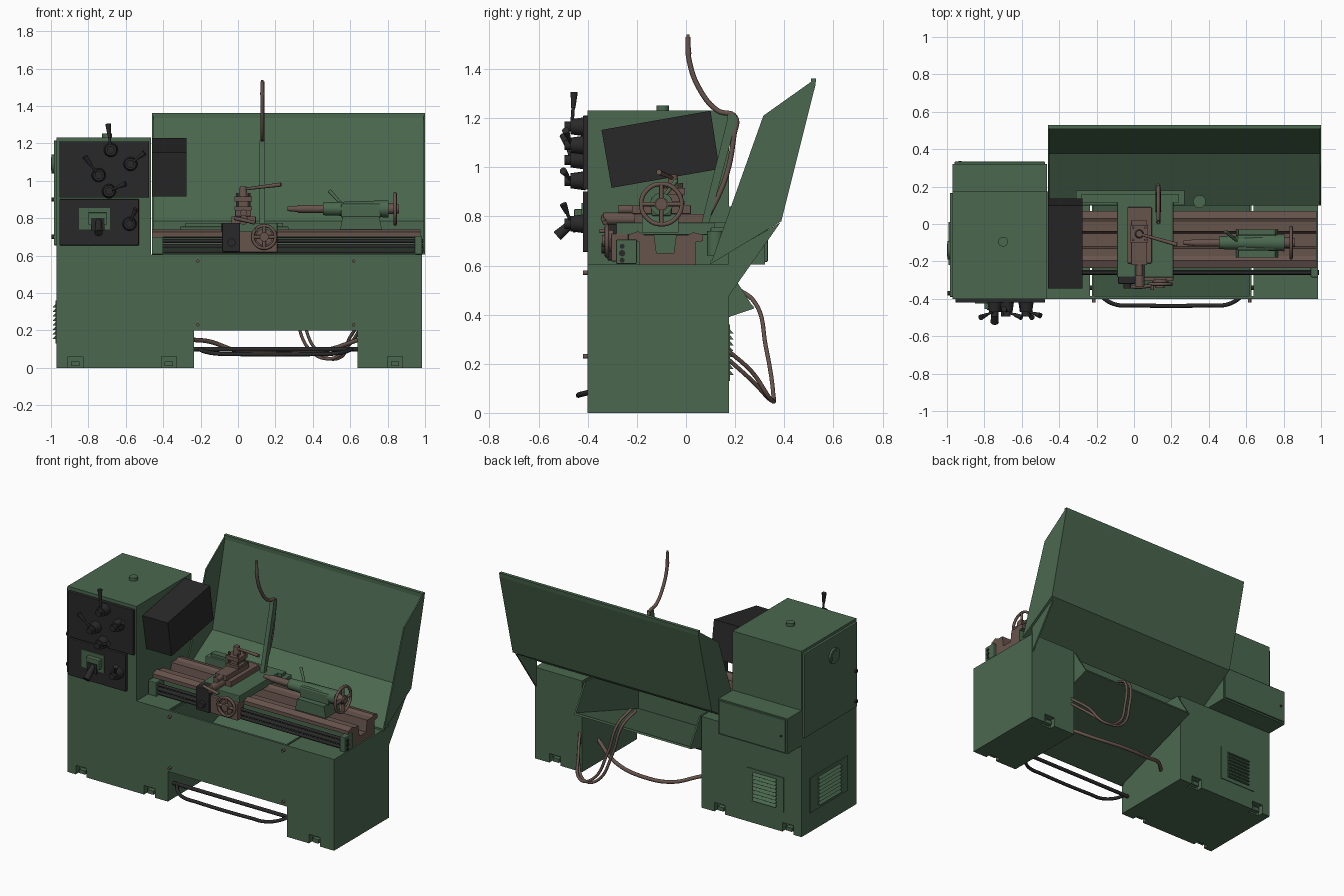
import bpy, bmesh, math
from mathutils import Vector

def material(name, col):
    m = bpy.data.materials.new(name)
    m.diffuse_color = (*col, 1)
    return m

GREEN = material("machine green", (0.069, 0.138, 0.078))
BROWN = material("brown metal", (0.135, 0.088, 0.073))
DARK = material("dark grey", (0.022, 0.022, 0.023))

def finish(name, bm, mat, smooth=False):
    bmesh.ops.recalc_face_normals(bm, faces=bm.faces)
    me = bpy.data.meshes.new(name)
    bm.to_mesh(me)
    bm.free()
    me.materials.append(mat)
    ob = bpy.data.objects.new(name, me)
    bpy.context.collection.objects.link(ob)
    if smooth:
        bpy.ops.object.select_all(action='DESELECT')
        ob.select_set(True)
        bpy.context.view_layer.objects.active = ob
        bpy.ops.object.shade_smooth_by_angle(angle=math.radians(40))
    return ob

def prism(name, pts, a, b, mat, axis='x'):
    """Extrude a profile: (y,z) along x, (x,z) along y."""
    bm = bmesh.new()
    put = (lambda p, t: (t, p[0], p[1])) if axis == 'x' else (lambda p, t: (p[0], t, p[1]))
    f = bm.faces.new([bm.verts.new(put(p, a)) for p in pts])
    r = bmesh.ops.extrude_face_region(bm, geom=[f])
    d = Vector(put((0, 0), b - a))
    bmesh.ops.translate(bm, vec=d, verts=[v for v in r['geom'] if isinstance(v, bmesh.types.BMVert)])
    return finish(name, bm, mat)

def box(name, x0, x1, y0, y1, z0, z1, mat, bevel=0):
    ob = prism(name, [(y0, z0), (y1, z0), (y1, z1), (y0, z1)], x0, x1, mat)
    if bevel:
        m = ob.modifiers.new("bevel", 'BEVEL')
        m.width, m.segments = bevel, 2
    return ob

def cyl(name, p0, p1, r, mat, r2=None, n=24):
    p0, p1 = Vector(p0), Vector(p1)
    bm = bmesh.new()
    bmesh.ops.create_cone(bm, cap_ends=True, segments=n, radius1=r,
                          radius2=r if r2 is None else r2, depth=(p1 - p0).length)
    bm.transform((p1 - p0).to_track_quat('Z', 'Y').to_matrix().to_4x4())
    bmesh.ops.translate(bm, vec=(p0 + p1) / 2, verts=bm.verts)
    return finish(name, bm, mat, True)

def tube(name, pts, r, mat, cyclic=False):
    cu = bpy.data.curves.new(name, 'CURVE')
    cu.dimensions, cu.bevel_depth, cu.bevel_resolution, cu.use_fill_caps = '3D', r, 2, True
    cu.resolution_u = 8
    s = cu.splines.new('BEZIER')
    s.bezier_points.add(len(pts) - 1)
    for b, p in zip(s.bezier_points, pts):
        b.co = p
        b.handle_left_type = b.handle_right_type = 'AUTO'
    s.use_cyclic_u = cyclic
    cu.materials.append(mat)
    ob = bpy.data.objects.new(name, cu)
    bpy.context.collection.objects.link(ob)
    return ob

def lever(name, hub, end, mat, r=0.034):
    """Panel hub with a slanted handle and thick grip."""
    x, z = hub
    cyl(name + "_hub", (x, -0.41, z), (x, -0.47, z), r * 1.15, mat, r * 0.9)
    cyl(name + "_cap", (x, -0.47, z), (x, -0.495, z), r * 0.6, mat)
    a, b = Vector((x, -0.465, z)), Vector(end)
    cyl(name + "_arm", a, b, 0.007, mat, n=12)
    cyl(name + "_grip", a.lerp(b, 0.55), b, 0.009, mat, 0.015, n=16)

def handwheel(name, c, r, axis, mat, grip=0.05):
    c, ax = Vector(c), Vector(axis)
    u = Vector((0, 0, 1))
    v = ax.cross(u)
    at = lambda t, k: c + (u * math.cos(t) + v * math.sin(t)) * k
    tube(name + "_rim", [at(i * math.pi / 4, r - 0.008) for i in range(8)], 0.009, mat, True)
    for i in range(4):
        cyl(f"{name}_spoke_{i}", c, at(i * math.pi / 2, r - 0.008), 0.009, mat, n=10)
    cyl(name + "_hub", c - ax * 0.02, c + ax * 0.02, 0.024, mat)
    if grip:
        g = at(0.8, r - 0.01)
        cyl(name + "_crank", g, g + ax * grip, 0.009, mat, n=12)

# pedestals with foot notches cut into front and back
def pedestal(name, x0, x1, notches):
    ob = box(name, x0, x1, -0.40, 0.175, 0, 0.605, GREEN)
    for i, x in enumerate(notches):
        for j, (y, s) in enumerate(((-0.40, 1), (0.175, -1))):
            cut = box(f"{name}_cutter", x - 0.04, x + 0.04, y - 0.04, y + 0.04, -0.02, 0.06, GREEN)
            m = ob.modifiers.new("notch", 'BOOLEAN')
            m.operation, m.object, m.solver = 'DIFFERENCE', cut, 'EXACT'
            bpy.context.view_layer.objects.active = ob
            bpy.ops.object.modifier_apply(modifier=m.name)
            bpy.data.objects.remove(cut)
            f = y + s * 0.025
            box(f"{name}_foot_{i}_{j}", x - 0.022, x + 0.022, f - 0.015, f + 0.015, 0.01, 0.035, GREEN)

pedestal("left_pedestal", -0.97, -0.235, (-0.87, -0.37))
pedestal("right_pedestal", 0.64, 0.985, (0.84,))

# front panel and sloping chip tray between the pedestals
box("front_panel", -0.236, 0.638, -0.40, -0.385, 0.20, 0.605, GREEN)
prism("tray_floor", [(-0.385, 0.20), (0.277, 0.425), (0.273, 0.437), (-0.385, 0.215)], -0.225, 0.628, GREEN)
for i, x in enumerate((-0.225, 0.618)):
    prism(f"tray_side_{i}", [(-0.385, 0.205), (0.277, 0.425), (0.21, 0.53), (0.17, 0.60), (-0.385, 0.60)],
          x, x + 0.01, GREEN)
for i, (x, z) in enumerate([(x, z) for x in (-0.215, 0.618) for z in (0.23, 0.57)]):
    cyl(f"panel_bolt_{i}", (x, -0.395, z), (x, -0.42, z), 0.009, BROWN, n=12)

# headstock, side door, rear electrics box
box("headstock", -0.97, -0.465, -0.40, 0.175, 0.60, 1.232, GREEN)
box("side_door", -0.985, -0.965, -0.39, 0.165, 0.655, 1.215, GREEN, 0.004)
cyl("door_porthole", (-0.98, -0.14, 1.09), (-0.998, -0.14, 1.09), 0.05, GREEN)
cyl("door_porthole_hub", (-0.99, -0.14, 1.09), (-1.0, -0.14, 1.09), 0.035, GREEN)
for i, z in enumerate((0.70, 0.90)):
    cyl(f"door_knob_{i}", (-0.98, -0.37, z), (-0.996, -0.37, z), 0.012, DARK, n=16)
box("rear_box", -0.97, -0.465, 0.17, 0.322, 0.605, 0.84, GREEN)
box("rear_box_lid", -0.96, -0.475, 0.32, 0.333, 0.615, 0.832, GREEN, 0.003)
cyl("rear_box_lock", (-0.93, 0.33, 0.72), (-0.93, 0.338, 0.72), 0.008, DARK, n=12)
cyl("oil_cap", (-0.70, -0.095, 1.23), (-0.70, -0.095, 1.252), 0.026, GREEN)

# louvred vents on the back and left of the pedestal
box("rear_vent_frame", -0.84, -0.57, 0.172, 0.180, 0.13, 0.36, GREEN)
box("side_vent_frame", -0.977, -0.968, -0.30, 0.09, 0.13, 0.36, GREEN)
for i in range(8):
    z = 0.155 + i * 0.024
    prism(f"rear_louvre_{i}", [(0.178, z), (0.194, z), (0.178, z + 0.018)], -0.79, -0.62, GREEN)
    prism(f"side_louvre_{i}", [(-0.975, z), (-0.991, z), (-0.975, z + 0.018)], -0.22, 0.01, GREEN, 'y')

# control panels and levers
box("upper_control_panel", -0.955, -0.475, -0.42, -0.395, 0.91, 1.21, DARK, 0.004)
box("lower_control_panel", -0.955, -0.53, -0.42, -0.395, 0.655, 0.902, DARK, 0.004)
LEVERS = [((-0.68, 1.165), (-0.695, -0.455, 1.305)), ((-0.575, 1.09), (-0.50, -0.49, 1.15)),
          ((-0.745, 1.03), (-0.82, -0.50, 1.13)), ((-0.69, 0.945), (-0.60, -0.50, 0.985)),
          ((-0.58, 0.77), (-0.545, -0.50, 0.85))]
for i, (h, e) in enumerate(LEVERS):
    lever(f"control_lever_{i}", h, e, DARK)
box("selector_plate", -0.85, -0.685, -0.426, -0.41, 0.74, 0.855, GREEN)
box("selector_block", -0.80, -0.70, -0.455, -0.42, 0.765, 0.83, GREEN, 0.004)
box("selector_slot", -0.785, -0.715, -0.46, -0.45, 0.735, 0.80, DARK)
cyl("selector_arm", (-0.745, -0.45, 0.785), (-0.745, -0.525, 0.72), 0.016, DARK, 0.022)

# tilted chuck guard
prism("chuck_guard", [(-0.344, 1.152), (0.10, 1.23), (0.136, 0.993), (-0.303, 0.916)], -0.46, -0.275, DARK)

# splash guard: folded back sheet, two end cheeks, gusset
prism("splash_guard_back", [(0.10, 0.606), (0.388, 0.78), (0.527, 1.335), (0.53, 1.362), (0.508, 1.362),
                            (0.508, 1.335), (0.378, 0.786), (0.10, 0.618)], -0.46, 1.0, GREEN)
for i, x in enumerate((-0.46, 0.992)):
    prism(f"splash_guard_cheek_{i}", [(0.10, 0.606), (0.315, 1.21), (0.515, 1.352), (0.388, 0.78)],
          x, x + 0.008, GREEN)
prism("splash_guard_gusset", [(0.17, 0.47), (0.17, 0.65), (0.385, 0.776)], 0.974, 0.984, GREEN)

# bed: brown slideways on a green casting, lead screws and end bracket
bed = prism("bed", [(-0.19, 0.605), (0.04, 0.605), (0.04, 0.695), (0.07, 0.70), (0.07, 0.725), (0.03, 0.735),
                    (0.01, 0.725), (-0.04, 0.725), (-0.05, 0.65), (-0.12, 0.65), (-0.13, 0.725), (-0.17, 0.725),
                    (-0.195, 0.74), (-0.235, 0.725), (-0.235, 0.70), (-0.19, 0.695)], -0.46, 0.975, BROWN)
bed.data.materials.append(GREEN)
for p in bed.data.polygons:
    outside = p.center.y < -0.15 or p.center.y > 0.02
    if abs(p.normal.x) < 0.5 and (p.normal.z < -0.5 or (p.center.z < 0.69 and outside)):
        p.material_index = 1
for i, (z, r) in enumerate(((0.678, 0.010), (0.65, 0.013), (0.622, 0.010))):
    cyl(f"feed_rod_{i}", (-0.46, -0.26, z), (0.99, -0.26, z), r, DARK, n=16)
box("rod_bracket_right", 0.945, 0.985, -0.285, -0.20, 0.607, 0.705, GREEN, 0.004)
box("rod_bracket_left", -0.46, -0.40, -0.285, -0.20, 0.607, 0.70, GREEN, 0.004)

# carriage: saddle, apron, cross slide
box("saddle", -0.09, 0.21, -0.285, 0.12, 0.725, 0.775, GREEN, 0.004)
box("apron", -0.08, 0.21, -0.305, -0.235, 0.617, 0.73, BROWN, 0.004)
box("apron_gearbox", -0.085, 0.012, -0.32, -0.23, 0.62, 0.775, DARK, 0.005)
handwheel("apron_wheel", (0.14, -0.322, 0.70), 0.068, (0, -1, 0), BROWN, 0.03)
cyl("apron_dial", (0.14, -0.295, 0.70), (0.14, -0.322, 0.70), 0.045, BROWN)
cyl("apron_knob", (-0.035, -0.315, 0.67), (-0.035, -0.345, 0.67), 0.022, DARK)
box("cross_slide", -0.035, 0.095, -0.21, 0.09, 0.77, 0.81, BROWN, 0.004)
cyl("cross_screw", (0.03, -0.20, 0.79), (0.03, -0.335, 0.79), 0.025, BROWN)
tube("cross_handle", [(-0.02, -0.335, 0.80), (0.03, -0.337, 0.79), (0.09, -0.33, 0.775)], 0.01, BROWN)
box("rear_slide", -0.31, 0.27, 0.10, 0.18, 0.70, 0.755, GREEN, 0.004)
box("rear_slide_rail", -0.28, 0.24, 0.115, 0.16, 0.755, 0.775, GREEN)
cyl("coolant_socket", (0.35, 0.12, 0.64), (0.35, 0.12, 0.74), 0.034, GREEN)

# compound slide and tool post
box("compound_slide", -0.015, 0.07, -0.22, 0.02, 0.81, 0.845, BROWN, 0.003)
cyl("compound_screw", (0.03, -0.22, 0.828), (0.03, -0.275, 0.828), 0.018, BROWN)
box("tool_post_base", -0.02, 0.075, -0.10, -0.005, 0.845, 0.862, BROWN)
box("tool_post_core", 0.0, 0.055, -0.082, -0.025, 0.86, 0.89, BROWN)
box("tool_post_top", -0.02, 0.075, -0.10, -0.005, 0.888, 0.915, BROWN)
for i, (x, y) in enumerate([(x, y) for x in (-0.005, 0.06) for y in (-0.085, -0.02)]):
    cyl(f"tool_screw_{i}", (x, y, 0.86), (x, y, 0.935), 0.007, BROWN, n=8)
cyl("tool_post_nut", (0.028, -0.053, 0.91), (0.028, -0.053, 0.97), 0.024, BROWN, 0.018)
cyl("tool_post_handle", (0.028, -0.053, 0.955), (0.23, -0.11, 0.98), 0.007, BROWN, 0.011, n=12)

# tailstock
prism("tailstock_base", [(0.545, 0.735), (0.77, 0.735), (0.755, 0.81), (0.56, 0.81)], -0.18, -0.03, GREEN, 'y')
box("tailstock_body", 0.55, 0.765, -0.143, -0.057, 0.80, 0.88, GREEN, 0.012)
cyl("tailstock_barrel", (0.455, -0.1, 0.85), (0.805, -0.1, 0.85), 0.034, GREEN, 0.046)
cyl("quill", (0.32, -0.1, 0.85), (0.46, -0.1, 0.85), 0.021, BROWN)
cyl("quill_centre", (0.32, -0.1, 0.85), (0.265, -0.1, 0.85), 0.017, BROWN, 0.012)
cyl("tailstock_screw", (0.80, -0.1, 0.85), (0.85, -0.1, 0.85), 0.028, BROWN)
handwheel("tailstock_wheel", (0.84, -0.1, 0.85), 0.09, (1, 0, 0), BROWN, 0)
cyl("tailstock_lever", (0.55, -0.09, 0.88), (0.49, -0.04, 0.945), 0.007, GREEN, 0.010, n=12)

# coolant arm and hose
prism("coolant_arm", [(0.055, 0.74), (0.085, 0.74), (0.205, 1.19), (0.205, 1.215), (0.17, 1.215), (0.165, 1.18)],
      0.116, 0.144, GREEN)
tube("coolant_hose", [(0.13, 0.008, 1.53), (0.13, 0.012, 1.44), (0.13, 0.06, 1.31), (0.13, 0.13, 1.23), (0.13, 0.20, 1.205),
                      (0.13, 0.195, 1.13), (0.13, 0.165, 0.97), (0.13, 0.10, 0.82), (0.13, 0.03, 0.70)], 0.0105, BROWN)
cyl("coolant_nozzle", (0.13, 0.010, 1.46), (0.13, 0.008, 1.54), 0.012, BROWN, 0.006, n=12)

# foot brake: axle and U bar
cyl("brake_axle", (-0.24, -0.34, 0.10), (0.645, -0.34, 0.10), 0.012, DARK)
tube("brake_bar", [(-0.21, -0.34, 0.10), (-0.17, -0.39, 0.085), (-0.10, -0.43, 0.075), (0.0, -0.435, 0.073), (0.4, -0.435, 0.073),
                   (0.50, -0.43, 0.075), (0.57, -0.39, 0.085), (0.61, -0.34, 0.10)], 0.011, DARK)

# rear hoses
tube("drain_hose", [(-0.24, -0.02, 0.15), (-0.15, 0.06, 0.14), (0.0, 0.13, 0.09), (0.2, 0.15, 0.075), (0.45, 0.10, 0.09), (0.645, 0.0, 0.15)],
     0.012, BROWN)
for i, d in enumerate((0.0, 0.035)):
    tube(f"rear_hose_{i}", [(0.24 + d, 0.18, 0.52), (0.27 + d, 0.28, 0.45), (0.31 + d, 0.325, 0.27), (0.40 + d, 0.355, 0.08),
                            (0.50 + d, 0.35, 0.05), (0.60, 0.27, 0.13 + d), (0.66, 0.17, 0.22 + d)], 0.009, BROWN)
